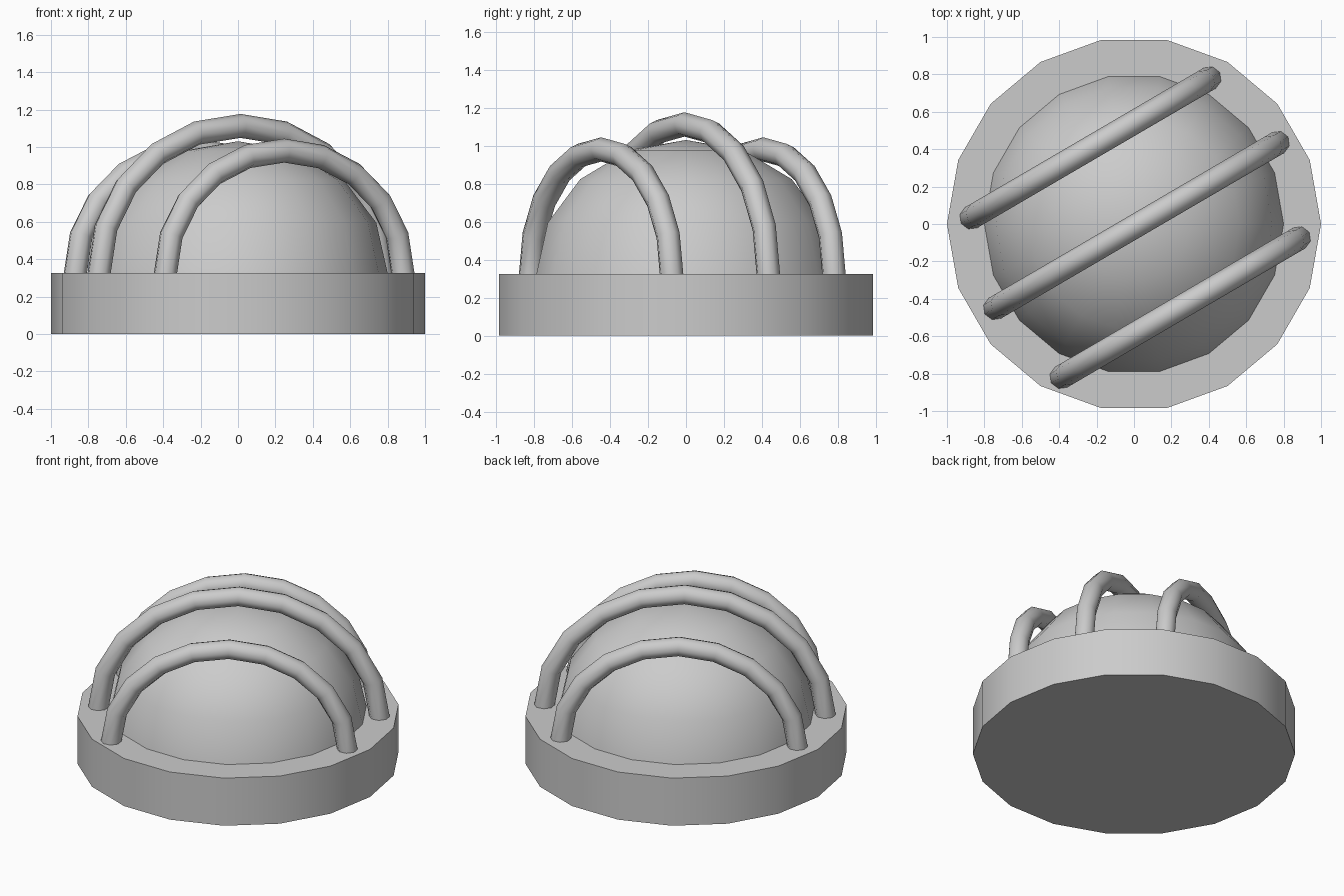
import bpy, bmesh
from math import sin, cos, pi, radians
from mathutils import Vector

if "Cube" in bpy.data.objects:
    bpy.data.objects.remove(bpy.data.objects["Cube"])

BASE_H = 0.326
SIDES = 18


def finish(bm, name, angle=40):
    bmesh.ops.recalc_face_normals(bm, faces=bm.faces)
    mesh = bpy.data.meshes.new(name)
    bm.to_mesh(mesh)
    bm.free()
    ob = bpy.data.objects.new(name, mesh)
    bpy.context.collection.objects.link(ob)
    bpy.ops.object.select_all(action='DESELECT')
    ob.select_set(True)
    bpy.context.view_layer.objects.active = ob
    bpy.ops.object.shade_smooth_by_angle(angle=radians(angle))
    return ob


def lathe(name, profile):
    """Revolve (radius, z) points, with flat or pointed ends."""
    bm = bmesh.new()
    rings = []
    for r, z in profile:
        n = SIDES if r > 0 else 1
        rings.append([bm.verts.new((r * cos(2 * pi * i / SIDES),
                                    r * sin(2 * pi * i / SIDES), z)) for i in range(n)])
    for a, b in zip(rings, rings[1:]):
        for i in range(SIDES):
            j = (i + 1) % SIDES
            if len(b) == 1:
                bm.faces.new((a[i], a[j], b[0]))
            else:
                bm.faces.new((a[i], a[j], b[j], b[i]))
    for ring in (rings[0], rings[-1]):
        if len(ring) > 1:
            bm.faces.new(ring)
    return finish(bm, name)


def hoop(name, centre, half_width, height, radius=0.064, steps=10, sides=8):
    """Half-elliptical tube standing on the base, turned 30 degrees."""
    along = Vector((cos(radians(30.3)), sin(radians(30.3)), 0))
    across = Vector((-along.y, along.x, 0))
    up = Vector((0, 0, 1))
    origin = Vector((centre[0], centre[1], BASE_H))
    # Arc points with their outward normals, plus feet sunk into the base
    path = []
    for k in range(steps + 1):
        t = pi * k / steps
        normal = (along * cos(t) * height + up * sin(t) * half_width).normalized()
        path.append((origin + along * half_width * cos(t) + up * height * sin(t), normal))
    sink = up * 0.03
    path.insert(0, (path[0][0] - sink, path[0][1]))
    path.append((path[-1][0] - sink, path[-1][1]))
    bm = bmesh.new()
    rings = [[bm.verts.new(p + radius * (n * cos(2 * pi * i / sides)
                                         + across * sin(2 * pi * i / sides)))
              for i in range(sides)] for p, n in path]
    for a, b in zip(rings, rings[1:]):
        for i in range(sides):
            j = (i + 1) % sides
            bm.faces.new((a[i], a[j], b[j], b[i]))
    bm.faces.new(rings[0])
    bm.faces.new(rings[-1])
    return finish(bm, name, 60)


# Round base
lathe("base", [(1.0, 0.0), (1.0, BASE_H)])

# Slightly flattened dome
lathe("dome", [(0.8 * cos(k * pi / 8), BASE_H + 0.705 * sin(k * pi / 8)) for k in range(4)]
      + [(0, BASE_H + 0.705)])

# Three guard hoops
hoop("front_hoop", (0.247, -0.447), 0.735, 0.655)
hoop("middle_hoop", (0.013, -0.008), 0.875, 0.787)
hoop("back_hoop", (-0.233, 0.407), 0.737, 0.655)
